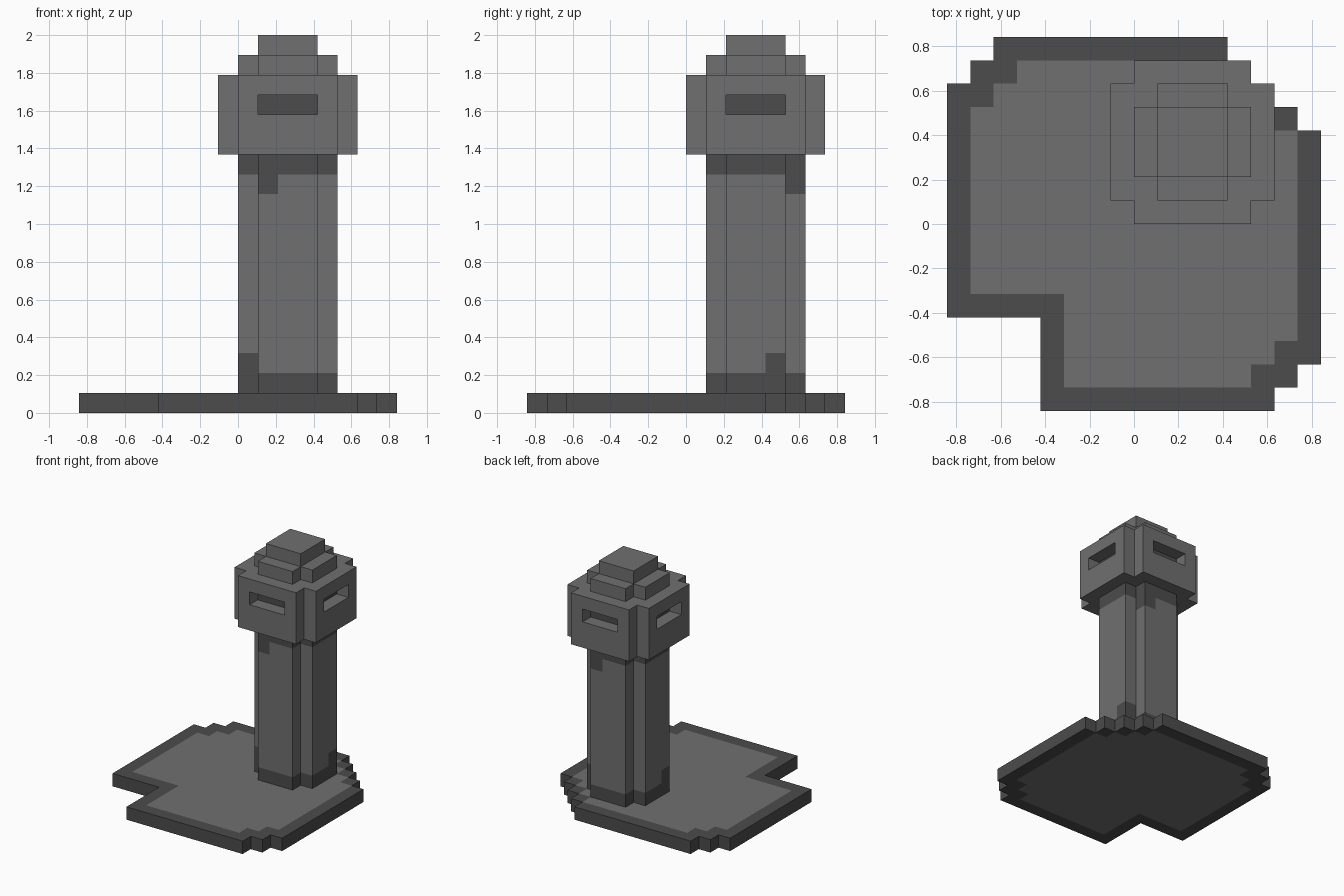
import bpy
import bmesh
import math
from mathutils import Vector

UNIT = 2 / 19          # edge of one building block
TOWER_X, TOWER_Y = 2, 3  # block column at the tower's axis
LIGHT, DARK = 0, 1

cube = bpy.data.objects.get("Cube")
if cube:
    bpy.data.objects.remove(cube, do_unlink=True)


def make_material(name, value):
    mat = bpy.data.materials.new(name)
    mat.use_nodes = True
    colour = (value, value, value, 1)
    mat.diffuse_color = colour
    mat.node_tree.nodes["Principled BSDF"].inputs["Base Color"].default_value = colour
    return mat


materials = [make_material("light_stone", 0.16), make_material("dark_stone", 0.072)]


# Ground slab: square with a notch, stepped corners and a dark rim
def in_slab(x, y):
    inside = -8 <= x < 8 and -8 <= y < 8
    notch = x < -4 and y < -4
    return inside and not notch and abs(x - y) < 14 and x + y < 11


def slab_colour(x, y):
    near = [(i, j) for i in (-1, 0, 1) for j in (-1, 0, 1)]
    if x > 0 and y > 0:
        near = [(i, j) for i, j in near if i * j == 0]
    return LIGHT if all(in_slab(x + i, y + j) for i, j in near) else DARK


# Square tower layer with its four corner blocks left out
def plus_layer(radius, z):
    span = range(-radius, radius + 1)
    return [(dx, dy, z) for dx in span for dy in span
            if not abs(dx) == abs(dy) == radius]


def place(cell):
    dx, dy, z = cell
    return dx + TOWER_X, dy + TOWER_Y, z


slab = {(x, y, 0): slab_colour(x, y)
        for x in range(-8, 8) for y in range(-8, 8) if in_slab(x, y)}

# Shaft: dark bands at both ends, with a few stray dark blocks
shaft = {}
for z in range(1, 13):
    for cell in plus_layer(2, z):
        offset = cell[:2]
        stray = (z == 11 and offset in ((1, 2), (-1, -2))) or \
                (z == 2 and offset in ((2, 1), (-2, -1)))
        shaft[place(cell)] = DARK if z in (1, 12) or stray else LIGHT

# Lookout head: one recessed slot in each side, dark at the back
head = {}
for z in range(13, 17):
    for cell in plus_layer(3, z):
        a, b = sorted((abs(cell[0]), abs(cell[1])))
        in_line = z == 15 and a <= 1
        if in_line and b == 3:
            continue
        head[place(cell)] = DARK if in_line and b == 2 else LIGHT

# Stepped roof
roof_step = {place(c): LIGHT for c in plus_layer(2, 17)}
roof_cap = {place((dx, dy, 18)): LIGHT for dx in (-1, 0, 1) for dy in (-1, 0, 1)}

parts = {"ground_slab": slab, "tower_shaft": shaft, "lookout_head": head,
         "roof_step": roof_step, "roof_cap": roof_cap}
solid = set().union(*parts.values())


# Skin the exposed block sides, then merge flat areas of one colour
def build(name, cells):
    bm = bmesh.new()
    verts = {}

    def side(cell, axis, sign, colour):
        normal = Vector((0, 0, 0))
        normal[axis] = sign
        if tuple(int(c + n) for c, n in zip(cell, normal)) in solid:
            return
        u, v = Vector((0, 0, 0)), Vector((0, 0, 0))
        u[(axis + 1) % 3] = 0.5
        v[(axis + 2) % 3] = 0.5 * sign
        middle = Vector(cell) + Vector((0.5, 0.5, 0.5)) + normal * 0.5
        loop = []
        for p in (middle - u - v, middle + u - v, middle + u + v, middle - u + v):
            key = tuple(round(c) for c in p)
            if key not in verts:
                verts[key] = bm.verts.new(Vector(key) * UNIT)
            loop.append(verts[key])
        bm.faces.new(loop).material_index = colour

    for cell, colour in cells.items():
        for axis in range(3):
            for sign in (-1, 1):
                side(cell, axis, sign, colour)
    bmesh.ops.dissolve_limit(bm, angle_limit=math.radians(1), verts=bm.verts[:],
                             edges=bm.edges[:], delimit={'MATERIAL'})
    mesh = bpy.data.meshes.new(name)
    bm.to_mesh(mesh)
    bm.free()
    for mat in materials:
        mesh.materials.append(mat)
    bpy.context.collection.objects.link(bpy.data.objects.new(name, mesh))


for part_name, part_cells in parts.items():
    build(part_name, part_cells)
